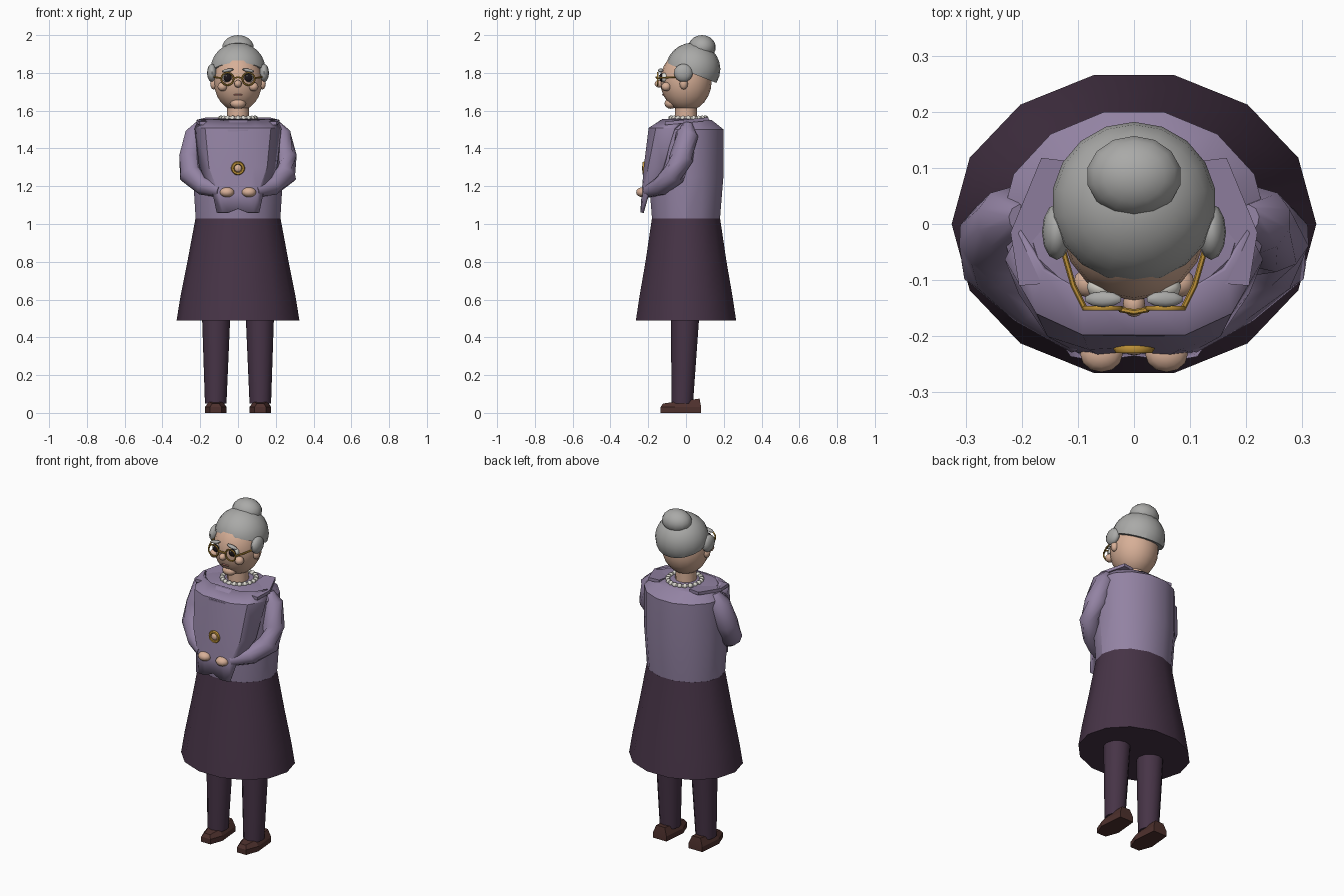
import bpy, bmesh, math
from mathutils import Vector, Matrix

cube = bpy.data.objects.get("Cube")
if cube:
    bpy.data.objects.remove(cube, do_unlink=True)


def material(name, r, g, b):
    m = bpy.data.materials.new(name)
    m.use_nodes = True
    m.diffuse_color = (r, g, b, 1)
    m.node_tree.nodes["Principled BSDF"].inputs["Base Color"].default_value = (r, g, b, 1)
    return m


LAVENDER = material("lavender wool", .29, .225, .365)
PLUM = material("dark plum", .062, .034, .062)
BROWN = material("shoe brown", .075, .03, .026)
SKIN = material("skin", .68, .43, .31)
GREY = material("grey hair", .40, .40, .39)
GOLD = material("gold", .52, .29, .04)
PEARL = material("pearl white", .72, .70, .64)
BLACK = material("eye dark", .012, .008, .01)
LIP = material("lip pink", .42, .17, .14)


def finish(bm, name, mat, angle=35):
    bmesh.ops.recalc_face_normals(bm, faces=bm.faces)
    mesh = bpy.data.meshes.new(name)
    bm.to_mesh(mesh)
    bm.free()
    mesh.materials.append(mat)
    ob = bpy.data.objects.new(name, mesh)
    bpy.context.collection.objects.link(ob)
    bpy.ops.object.select_all(action='DESELECT')
    ob.select_set(True)
    bpy.context.view_layer.objects.active = ob
    bpy.ops.object.shade_smooth_by_angle(angle=math.radians(angle))
    return ob


def loft(name, mat, rings, angle=35):
    """Skin a list of equal rings and cap both ends."""
    bm = bmesh.new()
    rows = [[bm.verts.new(p) for p in ring] for ring in rings]
    n = len(rows[0])
    for a, b in zip(rows, rows[1:]):
        for i in range(n):
            j = (i + 1) % n
            bm.faces.new((a[i], a[j], b[j], b[i]))
    bm.faces.new(rows[0])
    bm.faces.new(rows[-1])
    return finish(bm, name, mat, angle)


def oval(z, rx, ry, x=0, y=0, n=14):
    return [Vector((x + rx * math.cos(math.tau * i / n),
                    y + ry * math.sin(math.tau * i / n), z)) for i in range(n)]


def tube(name, mat, path, n=10):
    """Round limb through (x, y, z, radius) points."""
    pts = [Vector(p[:3]) for p in path]
    rings = []
    for i, p in enumerate(pts):
        t = pts[min(i + 1, len(pts) - 1)] - pts[max(i - 1, 0)]
        q = t.to_track_quat('Z', 'Y')
        rings.append([p + q @ v for v in oval(0, path[i][3], path[i][3], n=n)])
    return loft(name, mat, rings, 50)


def ball(name, mat, centre, size, n=12, turn=0, cut=None):
    bm = bmesh.new()
    bmesh.ops.create_uvsphere(bm, u_segments=n, v_segments=max(6, n * 2 // 3), radius=1)
    bm.transform(Matrix.Translation(centre) @ Matrix.Rotation(turn, 4, 'Y')
                 @ Matrix.Diagonal((*size, 1)))
    if cut:
        bmesh.ops.bisect_plane(bm, geom=bm.verts[:] + bm.edges[:] + bm.faces[:],
                               plane_co=cut[0], plane_no=cut[1], clear_inner=True)
        bmesh.ops.holes_fill(bm, edges=[e for e in bm.edges if e.is_boundary], sides=0)
    return finish(bm, name, mat, 50)


def ring(name, mat, centre, radius, thick, upright=True, n=16):
    bm = bmesh.new()
    rows = []
    for i in range(n):
        a = math.tau * i / n
        row = []
        for j in range(6):
            b = math.tau * j / 6
            d = radius + thick * math.cos(b)
            h = thick * math.sin(b)
            p = (d * math.cos(a), h, d * math.sin(a)) if upright else (d * math.cos(a), d * math.sin(a), h)
            row.append(bm.verts.new(Vector(centre) + Vector(p)))
        rows.append(row)
    for i in range(n):
        a, b = rows[i], rows[(i + 1) % n]
        for j in range(6):
            k = (j + 1) % 6
            bm.faces.new((a[j], a[k], b[k], b[j]))
    return finish(bm, name, mat, 60)


# Skirt and torso
loft("skirt", PLUM, [oval(.49, .325, .272), oval(.62, .304, .252),
                     oval(.8, .268, .22), oval(1.03, .225, .185)])
loft("torso", LAVENDER, [oval(1.01, .223, .183), oval(1.25, .238, .203),
                         oval(1.5, .238, .205), oval(1.55, .19, .14), oval(1.56, .07, .07)], 30)

# Cardigan front, wrapping round the chest and hanging to a point at each side
rows = [(1.55, ((0, -.12), (.09, -.12), (.16, -.08), (.2, -.01))),
        (1.505, ((0, -.192), (.09, -.192), (.17, -.155), (.225, -.06))),
        (1.3, ((0, -.212), (.08, -.217), (.15, -.195), (.2, -.12))),
        (1.16, ((0, -.222), (.06, -.228), (.1, -.222), (.13, -.2))),
        (1.06, ((0, -.228), (.05, -.235), (.08, -.235), (.11, -.23)))]
bm = bmesh.new()
grid = []
for z, half in rows:
    line = [(-x, y) for x, y in half[:0:-1]] + list(half)
    grid.append([bm.verts.new((x, y, z + (.02 if z < 1.1 and x == 0 else 0))) for x, y in line])
for a, b in zip(grid, grid[1:]):
    for i in range(len(a) - 1):
        bm.faces.new((a[i], a[i + 1], b[i + 1], b[i]))
front = finish(bm, "cardigan_front", LAVENDER, 30)
solid = front.modifiers.new("thickness", 'SOLIDIFY')
solid.thickness = .014
solid.offset = 0

# Neck, pearls and brooch
loft("neck", SKIN, [oval(1.52, .06, .06, n=12), oval(1.66, .056, .056, n=12)])
ring("pearl_string", PEARL, (0, .012, 1.56), .092, .009, False, 20)
for i in range(20):
    a = math.tau * i / 20
    ball("pearl", PEARL, (.092 * math.cos(a), .012 + .092 * math.sin(a), 1.56), (.014,) * 3, 8)
ring("brooch_rim", GOLD, (0, -.222, 1.295), .028, .009)
ball("brooch_stone", SKIN, (0, -.222, 1.295), (.02, .012, .02))

# Head, hair and bun
ball("head", SKIN, (0, 0, 1.757), (.13, .136, .16), 18)
ball("hair_cap", GREY, (0, .037, 1.82), (.147, .145, .14), 18,
     cut=((0, .035, 1.797), (0, .4, 1)))
ball("hair_bun", GREY, (0, .085, 1.935), (.086, .073, .065), 14)
ball("nose", SKIN, (0, -.142, 1.742), (.02, .024, .02))
ball("chin", SKIN, (0, -.08, 1.638), (.042, .034, .028))
ball("mouth", LIP, (0, -.12, 1.684), (.026, .006, .005), 10)
tube("glasses_bridge", GOLD, [(-.026, -.152, 1.772, .005), (0, -.157, 1.777, .005),
                              (.026, -.152, 1.772, .005)], 6)

# Everything that comes in pairs
for side, s in (("left", 1), ("right", -1)):
    # Face
    ball(side + "_hair_tuft", GREY, (s * .138, -.014, 1.8), (.026, .05, .048))
    ball(side + "_ear", SKIN, (s * .128, -.012, 1.742), (.02, .022, .03), 10)
    ball(side + "_cheek", SKIN, (s * .082, -.105, 1.727), (.026, .026, .024))
    ball(side + "_eye_white", PEARL, (s * .054, -.112, 1.775), (.03, .024, .026))
    ball(side + "_pupil", BLACK, (s * .055, -.131, 1.775), (.022, .011, .022))
    ball(side + "_eye_glint", PEARL, (s * .055 - .007, -.141, 1.784), (.004, .003, .004), 8)
    ball(side + "_eyebrow", GREY, (s * .055, -.134, 1.813), (.034, .014, .009), 10, s * .2)
    ring(side + "_glasses_rim", GOLD, (s * .056, -.15, 1.768), .033, .0045)
    tube(side + "_glasses_temple", GOLD, [(s * .088, -.15, 1.772, .005),
                                          (s * .108, -.11, 1.775, .005),
                                          (s * .134, -.02, 1.78, .005)], 6)
    # Sleeve and hand
    tube(side + "_sleeve", LAVENDER, [(s * .2, .01, 1.53, .025), (s * .222, .006, 1.475, .06),
                                      (s * .25, -.025, 1.35, .064), (s * .25, -.065, 1.26, .062),
                                      (s * .18, -.135, 1.2, .05), (s * .09, -.2, 1.175, .036)])
    ball(side + "_hand", SKIN, (s * .058, -.232, 1.168), (.038, .032, .026))
    # Collar flap lying on the shoulder
    flap = [(s * .1, .11), (s * .165, .118), (s * .22, -.015), (s * .205, -.11), (s * .08, -.1)]
    loft(side + "_collar_flap", LAVENDER,
         [[Vector((x, y, z + .1 * (y - .1))) for x, y in flap] for z in (1.545, 1.563)], 20)
    # Leg and shoe
    loft(side + "_leg", PLUM, [oval(.05, .057, .057, s * .118, -.02, 12),
                               oval(.65, .08, .08, s * .115, 0, 12)])
    sole = [(-.058, -.06), (-.03, -.135), (.03, -.135), (.058, -.06), (.045, .08), (-.045, .08)]
    bottom = [Vector((s * .118 + x, y, 0)) for x, y in sole]
    middle = [Vector((s * .118 + x, y, .03)) for x, y in sole]
    top = [Vector((s * .118 + x * .62, y * .9, .066 + .12 * y)) for x, y in sole]
    loft(side + "_shoe", BROWN, [bottom, middle, top], 20)
